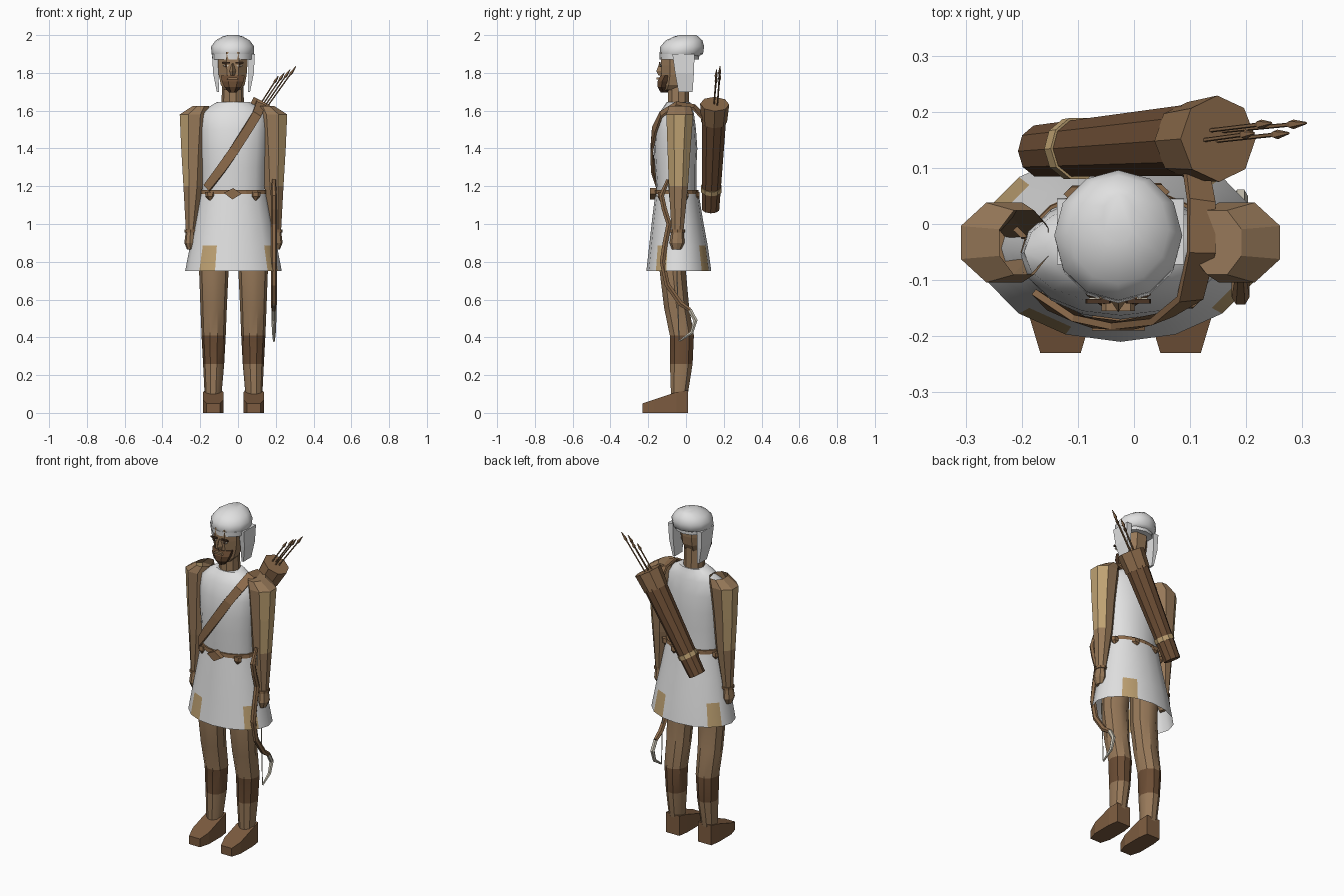
import bpy, bmesh, math
from mathutils import Vector

cube = bpy.data.objects.get("Cube")
if cube:
    bpy.data.objects.remove(cube)

MID = -0.024          # body's own centre line in x


def material(name, rgb):
    m = bpy.data.materials.new(name)
    m.use_nodes = True
    m.diffuse_color = (*rgb, 1)
    m.node_tree.nodes["Principled BSDF"].inputs["Base Color"].default_value = (*rgb, 1)
    return m


SKIN = material("skin", (0.31, 0.19, 0.10))
CLOTH = material("white cloth", (0.75, 0.75, 0.75))
TAN = material("tan patch", (0.52, 0.36, 0.17))
LEATHER = material("dark leather", (0.15, 0.075, 0.035))
STRAP = material("strap leather", (0.26, 0.145, 0.07))
SHOE = material("shoe leather", (0.20, 0.105, 0.05))
BEARD = material("beard", (0.07, 0.035, 0.018))
BONE = material("bone", (0.62, 0.58, 0.48))


def build(name, rings, mats, caps=(True, True), rule=None, smooth=0):
    """Skin a list of point rings; rule(face) picks a material slot."""
    bm = bmesh.new()
    vs = [[bm.verts.new(p) for p in ring] for ring in rings]
    n = len(vs[0])
    for a, b in zip(vs, vs[1:]):
        for k in range(n):
            bm.faces.new((a[k], a[(k + 1) % n], b[(k + 1) % n], b[k]))
    if caps[0]:
        bm.faces.new(vs[0][::-1])
    if caps[1]:
        bm.faces.new(vs[-1])
    bmesh.ops.recalc_face_normals(bm, faces=bm.faces)
    if rule:
        for f in bm.faces:
            f.material_index = rule(f)
    me = bpy.data.meshes.new(name)
    bm.to_mesh(me)
    bm.free()
    for m in mats:
        me.materials.append(m)
    ob = bpy.data.objects.new(name, me)
    bpy.context.collection.objects.link(ob)
    if smooth:
        bpy.ops.object.select_all(action="DESELECT")
        ob.select_set(True)
        bpy.context.view_layer.objects.active = ob
        bpy.ops.object.shade_smooth_by_angle(angle=math.radians(smooth))
    return ob


def oval(cx, cy, z, rx, ry, n=8, turn=0.0):
    return [Vector((cx + rx * math.cos(t), cy + ry * math.sin(t), z))
            for t in (math.tau * (k + turn) / n for k in range(n))]


def loft(name, sections, mats, n=8, turn=0.0, **kw):
    return build(name, [oval(*s, n, turn) for s in sections], mats, **kw)


def tube(name, pts, radii, mats, n=6, **kw):
    """Sweep a polygon along a path."""
    pts = [Vector(p) for p in pts]
    rings = []
    for i, p in enumerate(pts):
        d = pts[min(i + 1, len(pts) - 1)] - pts[max(i - 1, 0)]
        u = Vector((0, 1, 0.01)).cross(d)
        u = (u if u.length > 1e-5 else Vector((1, 0, 0))).normalized()
        v = d.normalized().cross(u)
        rings.append([p + radii[i] * (u * math.cos(t) + v * math.sin(t))
                      for t in (math.tau * k / n for k in range(n))])
    return build(name, rings, mats, **kw)


def slab(name, corners, y0, y1, mat):
    """Extrude an outline of (x, z) corners in depth."""
    return build(name, [[Vector((x, y, z)) for x, z in corners] for y in (y0, y1)], [mat])


# Tunic top, skirt with corner patches, belt
loft("tunic_top", [(MID, -0.05, 1.16, 0.165, 0.105), (MID, -0.055, 1.3, 0.168, 0.11),
                   (MID, -0.055, 1.4, 0.175, 0.115), (MID, -0.055, 1.5, 0.178, 0.108),
                   (MID, -0.05, 1.585, 0.172, 0.092), (MID, -0.045, 1.62, 0.13, 0.075),
                   (MID, -0.04, 1.645, 0.088, 0.062)], [CLOTH], n=16, smooth=35)


def patch_rule(f):
    c = f.calc_center_median()
    t = math.atan2((c.y + 0.04) / 0.165, (c.x - MID) / 0.245) % math.tau
    return int(c.z < 0.88 and int(t / math.tau * 16) in (2, 6, 10, 14))


loft("skirt", [(MID, -0.038, 0.75, 0.256, 0.172), (MID, -0.04, 0.885, 0.23, 0.155),
               (MID, -0.045, 1.02, 0.202, 0.135), (MID, -0.048, 1.175, 0.172, 0.113)],
     [CLOTH, TAN], n=16, caps=(False, False), rule=patch_rule, smooth=35)
loft("belt", [(MID, -0.05, 1.158, 0.178, 0.118), (MID, -0.05, 1.18, 0.176, 0.116)],
     [STRAP], n=16)
slab("buckle", [(-0.075, 1.165), (-0.03, 1.13), (0.02, 1.16), (-0.025, 1.19)], -0.19, -0.15, STRAP)
for i, deg in enumerate((25, 70, 115, 160, 225, 312)):
    a = math.radians(deg)
    x, y = MID + 0.174 * math.cos(a), -0.05 + 0.114 * math.sin(a)
    loft(f"belt_point_{i}", [(x, y, 1.125, 0.005, 0.005), (x, y, 1.145, 0.025, 0.018),
                             (x, y, 1.17, 0.028, 0.015)], [STRAP], n=6)

# Limbs, made once for each side
for side, word in ((-1, "right"), (1, "left")):
    def sx(d):
        return MID + side * d

    def sleeve_rule(f):
        c = f.calc_center_median()
        return int(f.normal.x * side > 0.6 and 1.15 < c.z < 1.6)

    loft(word + "_arm", [(sx(0.226), -0.045, 0.96, 0.028, 0.034), (sx(0.214), -0.04, 1.2, 0.055, 0.055),
                         (sx(0.212), -0.037, 1.4, 0.07, 0.066), (sx(0.207), -0.033, 1.58, 0.084, 0.077),
                         (sx(0.172), -0.033, 1.625, 0.047, 0.062)],
         [SKIN, TAN], turn=0.5, rule=sleeve_rule, caps=(True, side > 0))
    loft(word + "_hand", [(sx(0.228), -0.05, 0.865, 0.018, 0.024), (sx(0.23), -0.047, 0.9, 0.03, 0.04),
                          (sx(0.228), -0.045, 0.965, 0.024, 0.032)], [SKIN])
    loft(word + "_bracelet", [(sx(0.227), -0.045, 0.955, 0.033, 0.039),
                              (sx(0.227), -0.045, 0.97, 0.033, 0.039)], [STRAP])
    # Leg with a dark shin wrap
    loft(word + "_leg", [(sx(0.108), -0.035, 0.1, 0.045, 0.047), (sx(0.105), -0.025, 0.26, 0.056, 0.063),
                         (sx(0.105), -0.022, 0.41, 0.064, 0.067), (sx(0.105), -0.05, 0.56, 0.07, 0.07),
                         (sx(0.104), -0.07, 0.75, 0.078, 0.073), (sx(0.098), -0.06, 0.95, 0.08, 0.075)],
         [SKIN, LEATHER], n=10, smooth=35,
         rule=lambda f: int(0.27 < f.calc_center_median().z < 0.4))
    # Wedge shoe, lofted from heel to toe
    build(word + "_shoe", [[Vector((sx(0.107 + e * w), y, z)) for e, z in ((-1, 0), (1, 0), (1, h), (-1, h))]
                           for y, w, h in ((0.01, 0.045, 0.12), (-0.05, 0.054, 0.11),
                                           (-0.17, 0.054, 0.07), (-0.23, 0.036, 0.05))], [SHOE])
    # Hanging cloth flap of the headdress
    build(word + "_flap", [[Vector((sx(d), y, z)) for d, y in ((a, f), (b, f), (b, k), (a, k))]
                           for z, a, b, f, k in ((1.7, 0.076, 0.088, -0.04, 0.035),
                                                 (1.8, 0.08, 0.108, -0.058, 0.042),
                                                 (1.9, 0.08, 0.113, -0.072, 0.045))], [CLOTH])
    # Eye and brow plates
    ex = -0.028 + side * 0.036
    slab(word + "_eye", [(ex - 0.016, 1.838), (ex, 1.83), (ex + 0.016, 1.838), (ex, 1.846)],
         -0.139, -0.131, BONE)
    slab(word + "_pupil", [(ex - 0.006, 1.832), (ex + 0.006, 1.832), (ex + 0.006, 1.845), (ex - 0.006, 1.845)],
         -0.141, -0.133, BEARD)
    slab(word + "_brow", [(ex - 0.022, 1.849), (ex + 0.022, 1.849), (ex + 0.02, 1.858), (ex - 0.02, 1.858)],
         -0.142, -0.134, BEARD)

# Neck, head and face
HX = -0.028
loft("neck", [(HX, -0.04, 1.62, 0.06, 0.06), (HX, -0.04, 1.78, 0.055, 0.055)], [SKIN], n=10)
loft("head", [(HX, -0.085, 1.71, 0.045, 0.045), (HX, -0.065, 1.735, 0.068, 0.07),
              (HX, -0.052, 1.79, 0.08, 0.085), (HX, -0.05, 1.84, 0.084, 0.09),
              (HX, -0.05, 1.91, 0.084, 0.09)], [SKIN], n=8, turn=0.5)
loft("beard", [(HX, -0.11, 1.695, 0.02, 0.025), (HX, -0.115, 1.725, 0.048, 0.038),
               (HX, -0.11, 1.755, 0.062, 0.044), (HX, -0.095, 1.785, 0.068, 0.044)],
     [BEARD, LEATHER], turn=0.5, rule=lambda f: int(f.normal.y < -0.7))
slab("mouth", [(HX - 0.03, 1.765), (HX + 0.03, 1.765), (HX + 0.022, 1.776), (HX - 0.022, 1.776)],
     -0.155, -0.135, SKIN)
loft("nose", [(HX, -0.13, 1.785, 0.01, 0.015), (HX, -0.132, 1.81, 0.017, 0.025),
              (HX, -0.13, 1.85, 0.006, 0.012)], [SKIN], n=4)

# Headdress: band and domed cap leaning back
loft("headband", [(HX, -0.035, 1.872, 0.108, 0.104), (HX, -0.035, 1.9, 0.11, 0.106)],
     [CLOTH], n=12, smooth=35)
loft("cap", [(HX, -0.035, 1.885, 0.1, 0.095), (HX, -0.025, 1.9, 0.113, 0.115),
             (HX, -0.02, 1.94, 0.114, 0.116), (HX, -0.01, 1.972, 0.09, 0.097),
             (HX, 0.0, 1.992, 0.055, 0.065), (HX, 0.01, 2.0, 0.028, 0.045)],
     [CLOTH], n=12, smooth=60)

# Shoulder strap: a ribbon hugging the chest and going over the shoulder
path = [Vector(p) for p in ((-0.165, -0.135, 1.19), (-0.09, -0.174, 1.29), (-0.02, -0.182, 1.39),
                            (0.05, -0.167, 1.5), (0.1, -0.132, 1.58), (0.12, -0.05, 1.635),
                            (0.12, 0.04, 1.62), (0.11, 0.1, 1.56))]
rings = []
for i, p in enumerate(path):
    tan = path[min(i + 1, len(path) - 1)] - path[max(i - 1, 0)]
    out = Vector((p.x - MID, 1.6 * (p.y + 0.05), max(0, p.z - 1.52) * 3)).normalized()
    wide = tan.cross(out).normalized() * 0.025
    out = wide.cross(tan).normalized() * 0.006
    rings.append([p + wide + out, p - wide + out, p - wide - out, p + wide - out])
build("strap", rings, [STRAP])

# Quiver slung across the back
BOT, TOP = Vector((-0.165, 0.13, 1.08)), Vector((0.15, 0.152, 1.635))


def along(t):
    return BOT.lerp(TOP, t)


tube("quiver", [along(0), along(0.85)], [0.048, 0.066], [LEATHER], n=10)
tube("quiver_band", [along(0.17), along(0.21)], [0.056, 0.057], [TAN], n=10)
tube("quiver_rim", [along(0.83), along(1), along(1), along(0.96)], [0.069, 0.077, 0.066, 0.064],
     [STRAP, LEATHER], n=8, rule=lambda f: int(len(f.verts) > 4))

# Arrows with flared heads
for i in range(4):
    tip = Vector((0.307 - 0.031 * i, 0.18 - 0.018 * (i % 2), 1.835 - 0.017 * i))
    foot = Vector((0.15 - 0.015 * i, 0.165 - 0.018 * (i % 2), 1.615))
    tube(f"arrow_{i}", [foot, foot.lerp(tip, 0.78), foot.lerp(tip, 0.84), tip],
         [0.004, 0.004, 0.009, 0.002], [STRAP], n=5)

# Recurved bow held at the left side, pale lower tip and string
BX = 0.19
limb = [(-0.095, 1.235), (-0.13, 1.15), (-0.115, 1.08), (-0.09, 1.0), (-0.11, 0.9), (-0.125, 0.8),
        (-0.1, 0.68), (-0.03, 0.58), (0.02, 0.545)]
tip = [(0.02, 0.545), (0.05, 0.49), (0.03, 0.425), (-0.035, 0.38)]
tube("bow_limb", [(BX, y, z) for y, z in limb], [0.01] + [0.016] * 7 + [0.013], [STRAP])
tube("bow_tip", [(BX, y, z) for y, z in tip], [0.013, 0.013, 0.01, 0.005], [BONE])
tube("bow_string", [(BX, -0.037, 0.38), (BX, -0.05, 0.8), (BX, -0.095, 1.23)], [0.003] * 3, [BONE], n=4)
